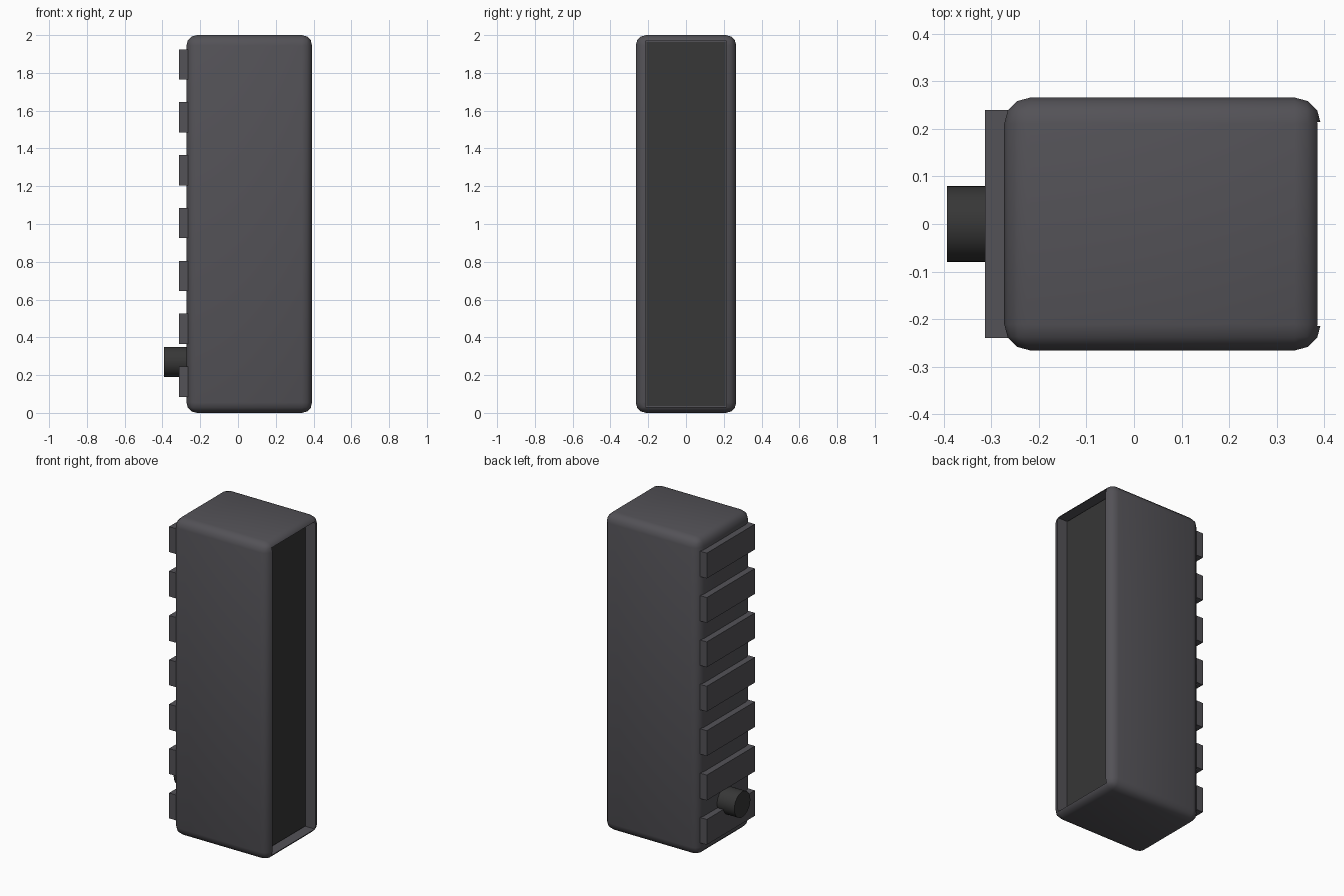
import bpy
import math

cube = bpy.data.objects.get("Cube")
if cube:
    bpy.data.objects.remove(cube, do_unlink=True)


def material(name, color):
    m = bpy.data.materials.new(name)
    m.use_nodes = True
    m.diffuse_color = color
    m.node_tree.nodes["Principled BSDF"].inputs["Base Color"].default_value = color
    return m


grey = material("warm grey casing", (0.087, 0.084, 0.095, 1))
dark = material("dark grey", (0.038, 0.038, 0.038, 1))


def box(name, low, high, mat):
    """Box between two corners."""
    bpy.ops.mesh.primitive_cube_add(size=1, location=[(a + b) / 2 for a, b in zip(low, high)])
    ob = bpy.context.object
    ob.name = name
    ob.scale = [b - a for a, b in zip(low, high)]
    bpy.ops.object.transform_apply(location=False, rotation=False, scale=True)
    ob.data.materials.append(mat)
    return ob


# Casing with rounded edges and a recess in its left side
casing = box("casing", (-0.273, -0.266, 0), (0.393, 0.266, 2), grey)
bevel = casing.modifiers.new("rounded edges", "BEVEL")
bevel.width = 0.055
bevel.segments = 3

cutter = box("recess_cutter", (0.318, -0.215, 0.03), (0.5, 0.215, 1.97), grey)
cutter.hide_render = True
cut = casing.modifiers.new("recess", "BOOLEAN")
cut.operation = "DIFFERENCE"
cut.solver = "EXACT"
cut.object = cutter

bpy.ops.object.select_all(action="DESELECT")
casing.select_set(True)
bpy.context.view_layer.objects.active = casing
for mod in ("rounded edges", "recess"):
    bpy.ops.object.modifier_apply(modifier=mod)
bpy.data.objects.remove(cutter, do_unlink=True)
bpy.ops.object.shade_smooth_by_angle(angle=math.radians(35))

# Dark panel at the back of the recess
box("recess_panel", (0.30, -0.21, 0.036), (0.325, 0.21, 1.964), dark)

# Row of grip ribs on the right side
for i in range(7):
    z = 0.085 + 0.28 * i
    box(f"grip_rib_{i + 1}", (-0.313, -0.24, z), (-0.26, 0.24, z + 0.16), grey)

# Round knob between the two lowest ribs
bpy.ops.mesh.primitive_cylinder_add(vertices=32, radius=0.08, depth=0.133,
                                    location=(-0.3265, 0, 0.27),
                                    rotation=(0, math.pi / 2, 0))
knob = bpy.context.object
knob.name = "knob"
knob.data.materials.append(dark)
bpy.ops.object.shade_smooth_by_angle(angle=math.radians(35))
